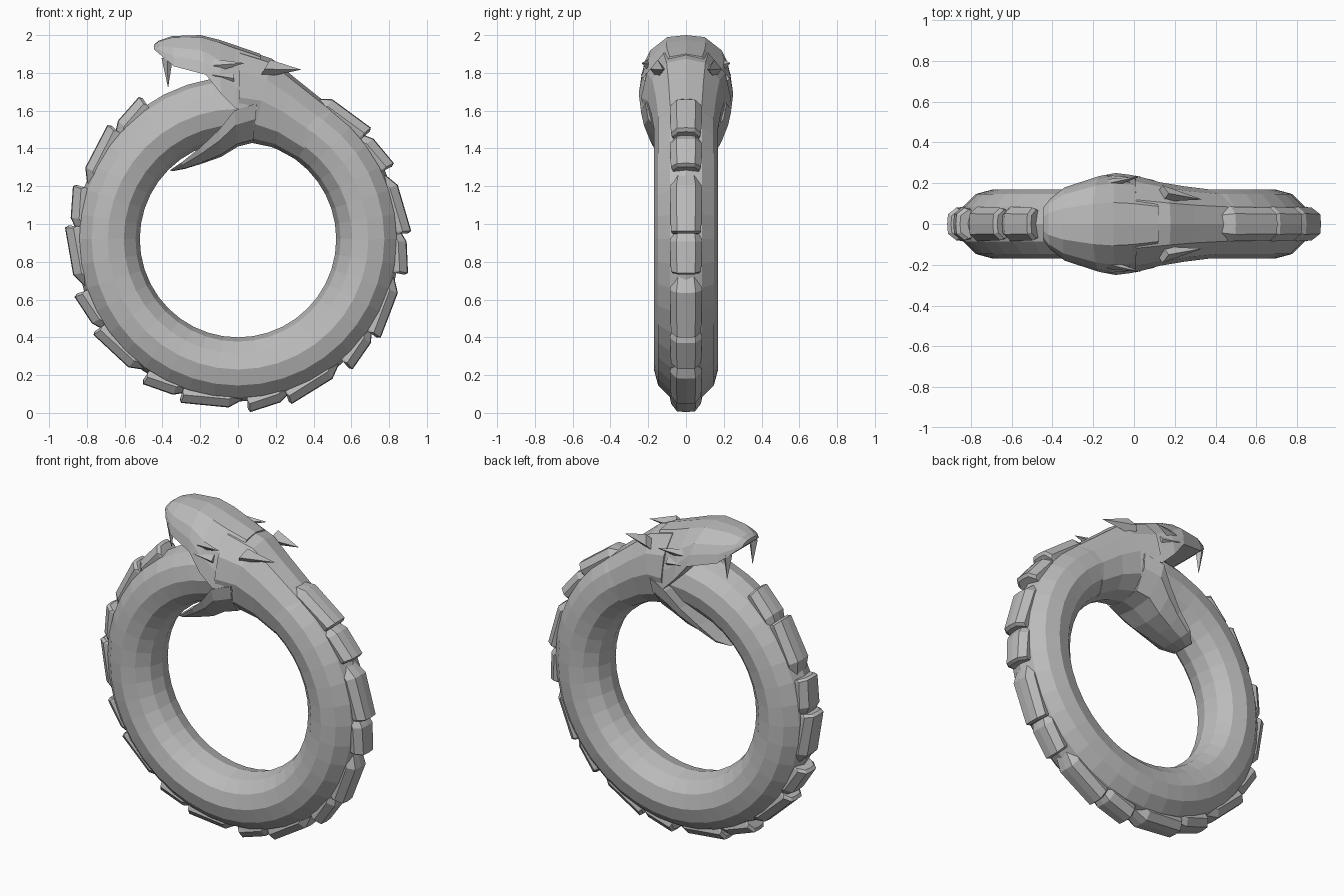
import bpy, bmesh, math
from mathutils import Vector

if "Cube" in bpy.data.objects:
    bpy.data.objects.remove(bpy.data.objects["Cube"])

mat = bpy.data.materials.new("stone_grey")
mat.diffuse_color = (0.5, 0.5, 0.5, 1)
mat.use_nodes = True
mat.node_tree.nodes["Principled BSDF"].inputs["Base Color"].default_value = mat.diffuse_color
CZ = 0.92  # ring centre height


def finish(bm, name):
    bmesh.ops.recalc_face_normals(bm, faces=bm.faces)
    me = bpy.data.meshes.new(name)
    bm.to_mesh(me)
    bm.free()
    me.materials.append(mat)
    ob = bpy.data.objects.new(name, me)
    bpy.context.collection.objects.link(ob)
    return ob


def loft(bm, rings):
    """Skin closed rings of points and cap both ends."""
    vs = [[bm.verts.new(p) for p in r] for r in rings]
    n = len(vs[0])
    for a, b in zip(vs, vs[1:]):
        for i in range(n):
            bm.faces.new((a[i], a[(i + 1) % n], b[(i + 1) % n], b[i]))
    bm.faces.new(vs[0])
    bm.faces.new(vs[-1])


def section(top, bot, w, outline):
    """Place a half outline (width, height 0..1), mirrored, between two xz points."""
    full = outline + [(-u, h) for u, h in reversed(outline) if u > 0]
    return [(bot[0] + (top[0] - bot[0]) * h, u * w, bot[1] + (top[1] - bot[1]) * h)
            for u, h in full]


def spike(bm, base, tip, across, deep):
    """Four-sided spike from a diamond base."""
    base, tip, a, d = map(Vector, (base, tip, across, deep))
    q = [bm.verts.new(p) for p in (base + a, base + d, base - a, base - d)]
    t = bm.verts.new(tip)
    bm.faces.new(q)
    for i in range(4):
        bm.faces.new((q[i], q[(i + 1) % 4], t))


# body: ring with a twelve-sided section
bpy.ops.mesh.primitive_torus_add(major_radius=0.69, minor_radius=0.17, major_segments=40,
                                 minor_segments=12, location=(0, 0, CZ),
                                 rotation=(math.pi / 2, 0, 0))
body = bpy.context.object
body.name = "ring_body"
body.data.materials.append(mat)

# back plates: eight pairs of a long and a short arched scale, swept to the tail
bm = bmesh.new()


def plate(tip_deg, span):
    rings = []
    for deg, r, w in ((tip_deg + span + 5, 0.85, 0.07), (tip_deg + span, 0.893, 0.085),
                      (tip_deg, 0.918, 0.08), (tip_deg - 0.8, 0.90, 0.07)):
        a = math.radians(deg)
        ring = []
        for y, d in ((-w, -0.045), (-w * 0.6, -0.004), (0, 0), (w * 0.6, -0.004), (w, -0.045),
                     (w * 0.9, -0.08), (0, -0.04), (-w * 0.9, -0.08)):
            ring.append((math.cos(a) * (r + d), y, CZ + math.sin(a) * (r + d)))
        rings.append(ring)
    loft(bm, rings)


for i in range(8):
    plate(40 - 37.3 * i, 16)
    plate(26 - 37.3 * i, 10.5)
finish(bm, "back_plates")

# neck and skull
oval = [(0, 1), (0.5, 0.95), (0.87, 0.75), (1, 0.5), (0.87, 0.22), (0.5, 0.05), (0, 0)]
bm = bmesh.new()
loft(bm, [section(*s, oval) for s in (
    ((0.50, 1.615), (0.31, 1.34), 0.165),
    ((0.30, 1.775), (0.19, 1.405), 0.185),
    ((0.18, 1.875), (0.07, 1.43), 0.205),
    ((0.01, 1.93), (0.0, 1.41), 0.238))])
finish(bm, "neck")

# upper jaw: domed top, flat palate
dome = [(0, 1), (0.42, 0.95), (0.8, 0.62), (0.93, 0.33), (1, 0)]
bm = bmesh.new()
loft(bm, [section(*s, dome) for s in (
    ((0.12, 1.90), (0.10, 1.60), 0.205),
    ((-0.01, 1.945), (-0.01, 1.61), 0.24),
    ((-0.10, 1.975), (-0.09, 1.69), 0.25),
    ((-0.20, 2.0), (-0.17, 1.79), 0.235),
    ((-0.35, 1.995), (-0.34, 1.835), 0.18),
    ((-0.42, 1.97), (-0.41, 1.895), 0.125),
    ((-0.445, 1.95), (-0.445, 1.925), 0.08))])
finish(bm, "upper_jaw")

# lower jaw: shallow bowl under the tail
bowl = [(0, 0.9), (1, 1), (0.93, 0.6), (0.55, 0.08), (0, 0)]
bm = bmesh.new()
loft(bm, [section(*s, bowl) for s in (
    ((0.10, 1.64), (0.08, 1.43), 0.215),
    ((-0.02, 1.60), (0.0, 1.41), 0.24),
    ((-0.10, 1.50), (-0.09, 1.355), 0.205),
    ((-0.20, 1.405), (-0.19, 1.32), 0.165),
    ((-0.30, 1.325), (-0.28, 1.292), 0.135),
    ((-0.36, 1.285), (-0.345, 1.28), 0.075))])
finish(bm, "lower_jaw")

# fangs, brow ridges and horns, one of each per side
fangs, brows, horns = bmesh.new(), bmesh.new(), bmesh.new()
for s in (-1, 1):
    spike(fangs, (-0.375, s * 0.125, 1.88), (-0.37, s * 0.125, 1.72),
          (0.03, 0, 0), (0, 0.025, 0))
    spike(brows, (-0.13, s * 0.195, 1.84), (0.035, s * 0.235, 1.852),
          (0, 0.025, 0), (-0.015, 0, 0.035))
    spike(brows, (-0.02, s * 0.205, 1.77), (-0.14, s * 0.24, 1.79),
          (0, 0.025, 0), (0.0, 0, 0.03))
    spike(horns, (0.14, s * 0.15, 1.82), (0.335, s * 0.12, 1.817),
          (0, 0.04, 0), (0.03, 0, 0.05))
finish(fangs, "fangs")
finish(brows, "brow_ridges")
finish(horns, "horns")
